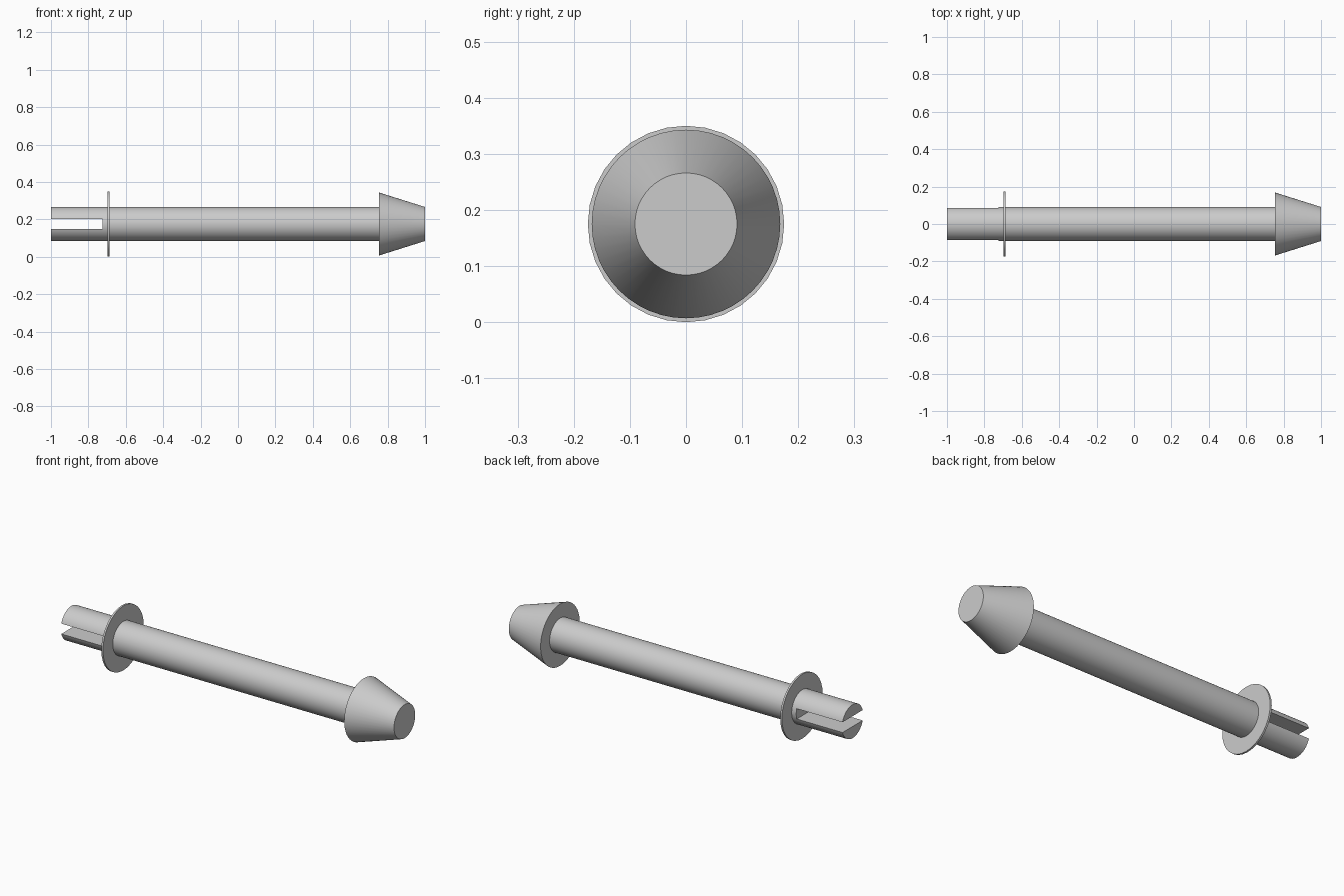
import bpy, bmesh
from math import cos, sin, tau, radians

if "Cube" in bpy.data.objects:
    bpy.data.objects.remove(bpy.data.objects["Cube"])

AXIS_Z = 0.175
SIDES = 48


def lathe(name, profile, sides, closed=False):
    """Revolve (x, radius) points around the long axis; cap open ends."""
    bm = bmesh.new()
    rings = [[bm.verts.new((x, r * cos(tau * i / sides), AXIS_Z + r * sin(tau * i / sides)))
              for i in range(sides)] for x, r in profile]
    pairs = list(zip(rings, rings[1:]))
    if closed:
        pairs.append((rings[-1], rings[0]))
    else:
        bm.faces.new(rings[0])
        bm.faces.new(rings[-1])
    for a, b in pairs:
        for i in range(sides):
            j = (i + 1) % sides
            bm.faces.new((a[i], a[j], b[j], b[i]))
    bmesh.ops.recalc_face_normals(bm, faces=bm.faces)
    mesh = bpy.data.meshes.new(name)
    bm.to_mesh(mesh)
    bm.free()
    obj = bpy.data.objects.new(name, mesh)
    bpy.context.collection.objects.link(obj)
    return obj


# Shaft with a tapered head
pin = lathe("pin", [(-1, 0.091), (0.755, 0.091), (0.755, 0.168), (1, 0.091)], SIDES)

# Thin washer around the shaft
washer = lathe("washer", [(-0.698, 0.091), (-0.698, 0.175), (-0.688, 0.175), (-0.688, 0.091)],
               32, closed=True)

# Slot through the tail of the shaft
bpy.ops.mesh.primitive_cube_add(size=1, location=(-0.925, 0, AXIS_Z))
cutter = bpy.context.object
cutter.name = "slot_cutter"
cutter.scale = (0.4, 0.4, 0.056)
cutter.hide_render = True
cutter.display_type = 'WIRE'

slot = pin.modifiers.new("slot", 'BOOLEAN')
slot.operation = 'DIFFERENCE'
slot.solver = 'EXACT'
slot.object = cutter
bpy.ops.object.select_all(action='DESELECT')
bpy.context.view_layer.objects.active = pin
pin.select_set(True)
bpy.ops.object.modifier_apply(modifier=slot.name)
bpy.data.objects.remove(cutter)

# Smooth round sides, keep sharp edges
washer.select_set(True)
bpy.ops.object.shade_smooth_by_angle(angle=radians(30))
